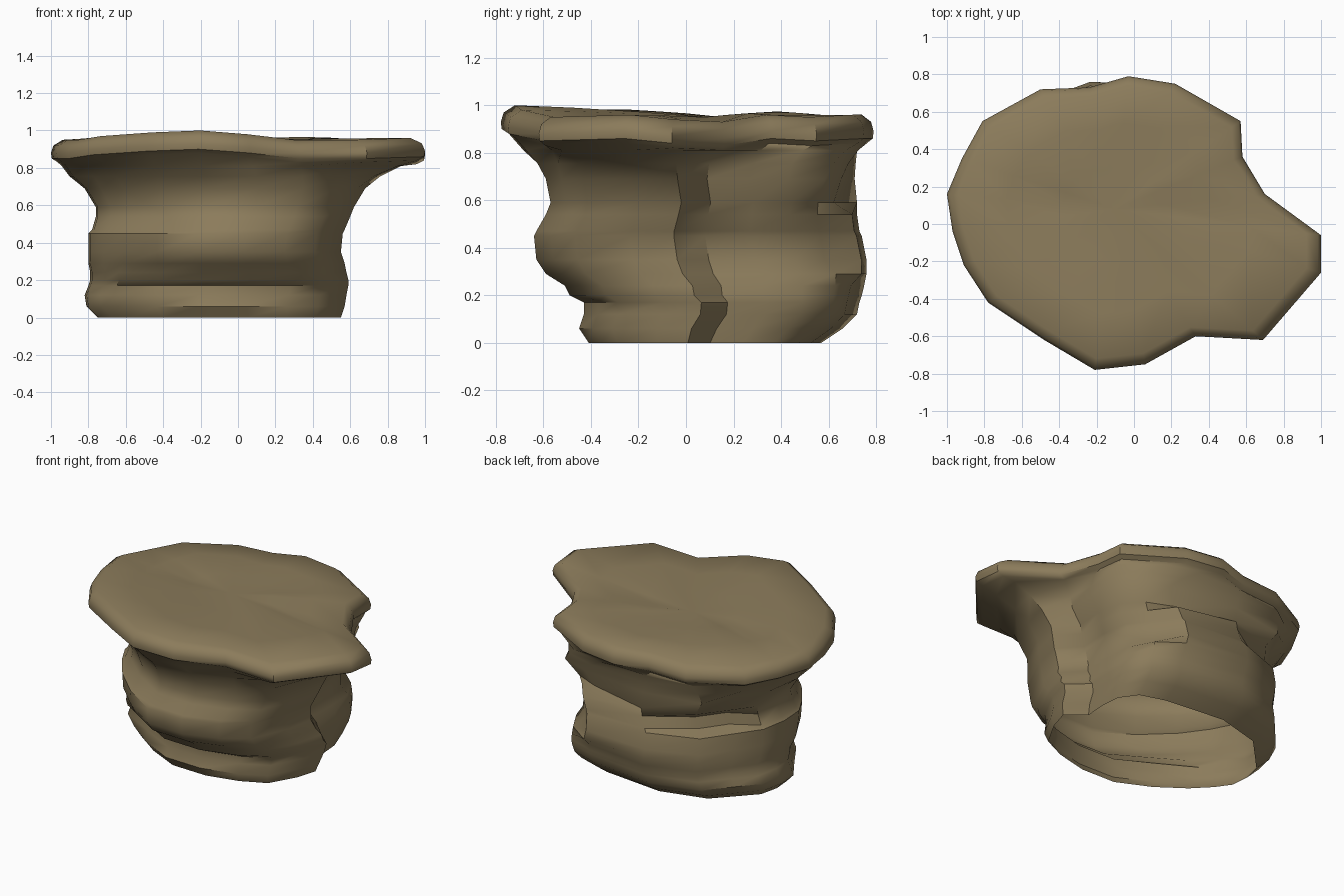
import bpy, bmesh

if "Cube" in bpy.data.objects:
    bpy.data.objects.remove(bpy.data.objects["Cube"])

# one stone colour
stone = bpy.data.materials.new("brown stone")
stone.diffuse_color = (0.26, 0.20, 0.105, 1)
stone.use_nodes = True
stone.node_tree.nodes["Principled BSDF"].inputs["Base Color"].default_value = stone.diffuse_color

# outline of the overhanging cap (x, y)
CAP = [(-1, .16), (-.97, -.04), (-.91, -.22), (-.78, -.42), (-.48, -.62),
       (-.21, -.78), (.06, -.75), (.33, -.60), (.69, -.62), (1, -.26),
       (1, -.06), (.70, .16), (.58, .36), (.57, .55), (.22, .75),
       (-.03, .79), (-.24, .73), (-.5, .72), (-.81, .55), (-.92, .35)]
# height of the cap's upper edge, in hundredths, at each outline point
EDGE = [95, 95, 95, 97, 99, 100, 98, 95, 95, 96, 94, 93, 96, 95, 96, 96, 95, 94, 94, 94]
# extra height, in hundredths, of the humps inside the edge
HUMP = [0, 2, 3, 2, 0, 0, 0, 0, 0, 0, 0, 0, 1, 1, 0, 0, 1, 3, 4, 3]
# outline of the neck at its widest, matched point for point with the cap
NECK = [(-.79, .16), (-.78, 0), (-.71, -.13), (-.60, -.28), (-.42, -.45),
        (-.2, -.59), (.05, -.60), (.27, -.53), (.43, -.43), (.53, -.2),
        (.57, -.02), (.45, .11), (.46, .30), (.45, .48), (.37, .63),
        (.21, .72), (-.22, .76), (-.53, .65), (-.66, .47), (-.76, .33)]
# neck levels: z, xmin, xmax, ymin, ymax
LEVELS = [(0, -.75, .55, -.41, .57), (.06, -.81, .57, -.45, .66),
          (.12, -.82, .58, -.43, .72), (.17, -.80, .59, -.43, .73),
          (.20, -.79, .59, -.49, .74), (.24, -.79, .58, -.51, .75),
          (.29, -.80, .57, -.59, .76), (.35, -.80, .55, -.63, .76),
          (.45, -.80, .56, -.64, .74), (.47, -.78, .57, -.63, .73),
          (.54, -.76, .60, -.59, .72), (.59, -.76, .62, -.57, .72),
          (.69, -.82, .68, -.59, .71)]
CX, CY = -.1, .08


def scaled(p, s):
    return CX + (p[0] - CX) * s, CY + (p[1] - CY) * s


def carve(i, z):
    """Ledges and notches broken into the neck."""
    if i == 17:
        return .88 if .46 < z < .57 else (1.07 if z > .6 else 1)
    if i == 18 and .46 < z < .57:
        return .88
    if i == 13 and z > .33:
        return .97
    if i == 14:
        return .92 if .33 < z < .65 else 1
    if i == 15:
        return 1.03 if .28 < z < .55 else (.9 if z == .59 else .97)
    if i == 3:
        return 1.08 if .1 < z < .25 else 1
    return 1


def flare(i):
    """How far the neck has spread to the cap at two levels."""
    if i in (18, 19, 0, 1):
        return .45, .68
    if i in (9, 10):
        return .25, .6
    if 11 <= i <= 13 or i == 8:
        return .12, .5
    return .22, .52


rings = []
# neck rings
for z, x0, x1, y0, y1 in LEVELS:
    ring = []
    for i, (x, y) in enumerate(NECK):
        q = (x0 + (x + .79) / 1.36 * (x1 - x0), y0 + (y + .6) / 1.36 * (y1 - y0))
        ring.append((*scaled(q, carve(i, z)), z))
    rings.append(ring)
# flare under the cap
neck_top = rings[-1]
for level, z in ((0, .755), (1, .81)):
    ring = []
    for i, (a, c) in enumerate(zip(neck_top, CAP)):
        t = flare(i)[level]
        ring.append((a[0] + (c[0] - a[0]) * t, a[1] + (c[1] - a[1]) * t, z))
    rings.append(ring)
# rounded cap edge: scale, drop below the edge height
for s, drop in ((.96, .12), (.995, .10), (1, .07), (.985, .03), (.93, 0)):
    rings.append([(*scaled(c, s), e / 100 - drop) for c, e in zip(CAP, EDGE)])
# gently dished and humped top
for s, k in ((.65, .2), (.32, .55)):
    rings.append([(*scaled(c, s), (e + h) / 100 * (1 - k) + .95 * k)
                  for c, e, h in zip(CAP, EDGE, HUMP)])

# loft the rings into one rock, hollow and open underneath
bm = bmesh.new()
loops = [[bm.verts.new(p) for p in r] for r in rings]
n = len(CAP)
for a, b in zip(loops, loops[1:]):
    for i in range(n):
        j = (i + 1) % n
        bm.faces.new((a[i], a[j], b[j], b[i]))
tip = bm.verts.new((CX, CY, .95))
for i in range(n):
    bm.faces.new((loops[-1][i], loops[-1][(i + 1) % n], tip))
mesh = bpy.data.meshes.new("mushroom_rock")
bm.to_mesh(mesh)
bm.free()
mesh.materials.append(stone)
rock = bpy.data.objects.new("mushroom_rock", mesh)
bpy.context.collection.objects.link(rock)

# smooth stone with crisp broken edges
rock.select_set(True)
bpy.context.view_layer.objects.active = rock
bpy.ops.object.shade_smooth_by_angle(angle=0.75)
